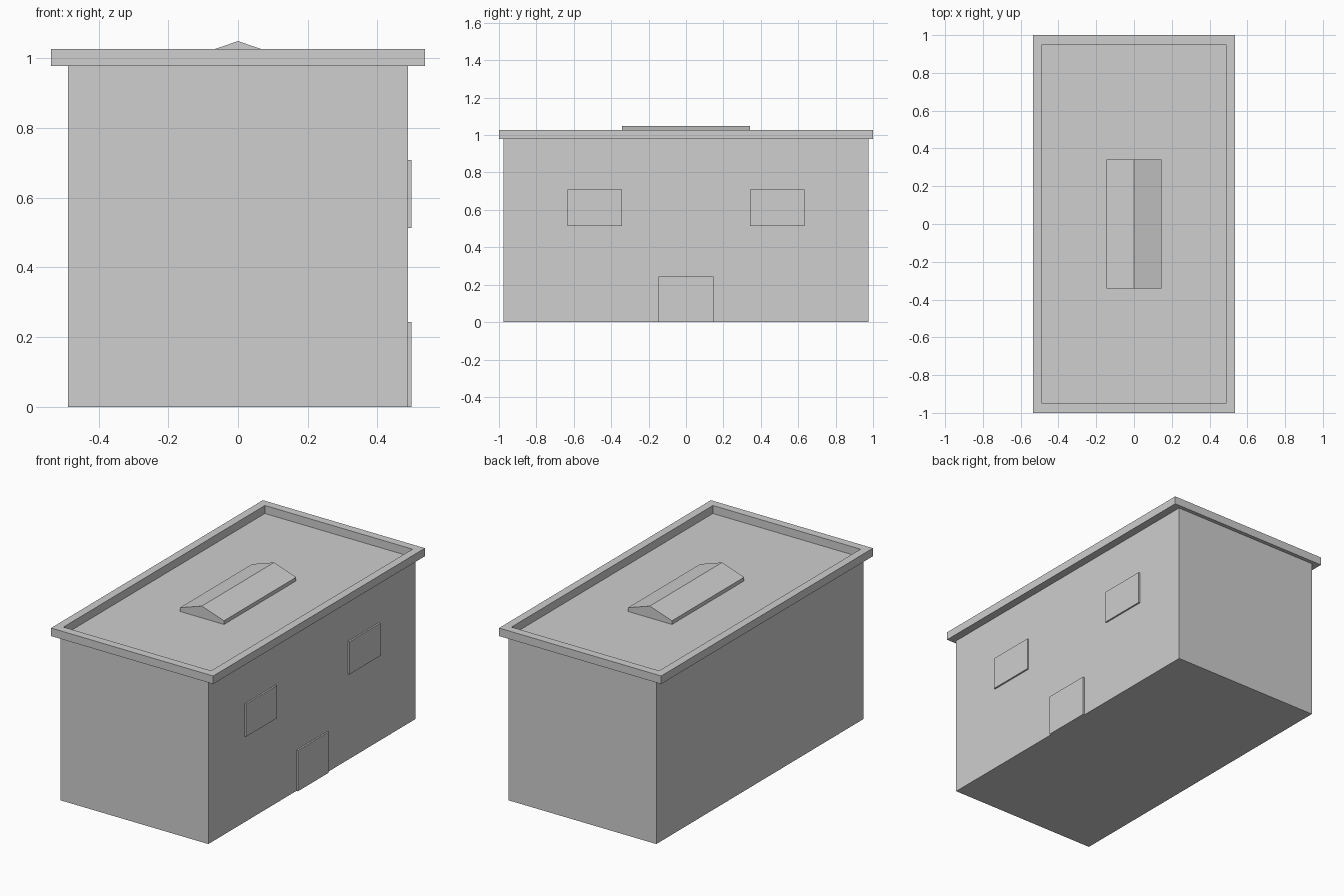
import bpy
import bmesh

cube = bpy.data.objects.get("Cube")
if cube:
    bpy.data.objects.remove(cube, do_unlink=True)

GREY = (0.62, 0.62, 0.62, 1.0)
grey = bpy.data.materials.new("plain grey")
grey.use_nodes = True
grey.diffuse_color = GREY
grey.node_tree.nodes["Principled BSDF"].inputs["Base Color"].default_value = GREY


def add_object(name, bm):
    bmesh.ops.recalc_face_normals(bm, faces=bm.faces)
    mesh = bpy.data.meshes.new(name)
    bm.to_mesh(mesh)
    bm.free()
    mesh.materials.append(grey)
    obj = bpy.data.objects.new(name, mesh)
    bpy.context.collection.objects.link(obj)
    return obj


def add_box(name, x, y, z):
    """Box spanning the (low, high) pairs x, y and z."""
    bm = bmesh.new()
    bmesh.ops.create_cube(bm, size=1)
    for v in bm.verts:
        v.co = [lo + (c + 0.5) * (hi - lo) for c, (lo, hi) in zip(v.co, (x, y, z))]
    return add_object(name, bm)


def add_prism(name, profile, y0, y1):
    """Extrude an xz profile along y."""
    bm = bmesh.new()
    face = bm.faces.new([bm.verts.new((x, y0, z)) for x, z in profile])
    extruded = bmesh.ops.extrude_face_region(bm, geom=[face])["geom"]
    for v in extruded:
        if isinstance(v, bmesh.types.BMVert):
            v.co.y = y1
    return add_object(name, bm)


def add_frame(name, outer, inner, z0, z1):
    """Rectangular ring given outer and inner half sizes."""
    bm = bmesh.new()
    corners = ((-1, -1), (1, -1), (1, 1), (-1, 1))
    loops = [[bm.verts.new((sx * hx, sy * hy, z)) for sx, sy in corners]
             for (hx, hy), z in ((outer, z0), (outer, z1), (inner, z1), (inner, z0))]
    for i, loop in enumerate(loops):
        following = loops[(i + 1) % 4]
        for j in range(4):
            k = (j + 1) % 4
            bm.faces.new((loop[j], loop[k], following[k], following[j]))
    return add_object(name, bm)


WALL_X, WALL_Y, WALL_TOP = 0.488, 0.977, 0.978

# Walls, with the flat roof as their top
add_box("building_body", (-WALL_X, WALL_X), (-WALL_Y, WALL_Y), (0, WALL_TOP))

# Raised parapet overhanging the walls
add_frame("roof_parapet", (0.536, 1.0), (0.488, 0.951), WALL_TOP, 1.026)

# Low gabled skylight
gable = [(-0.146, WALL_TOP), (0.146, WALL_TOP), (0.146, 1.0), (0, 1.049), (-0.146, 1.0)]
add_prism("roof_skylight", gable, -0.341, 0.341)

# Door and windows on the +x side
PANEL_X = (WALL_X, WALL_X + 0.0098)
add_box("door", PANEL_X, (-0.146, 0.146), (0, 0.244))
for side, centre in (("front", -0.488), ("back", 0.488)):
    add_box(side + "_window", PANEL_X, (centre - 0.146, centre + 0.146), (0.513, 0.708))
